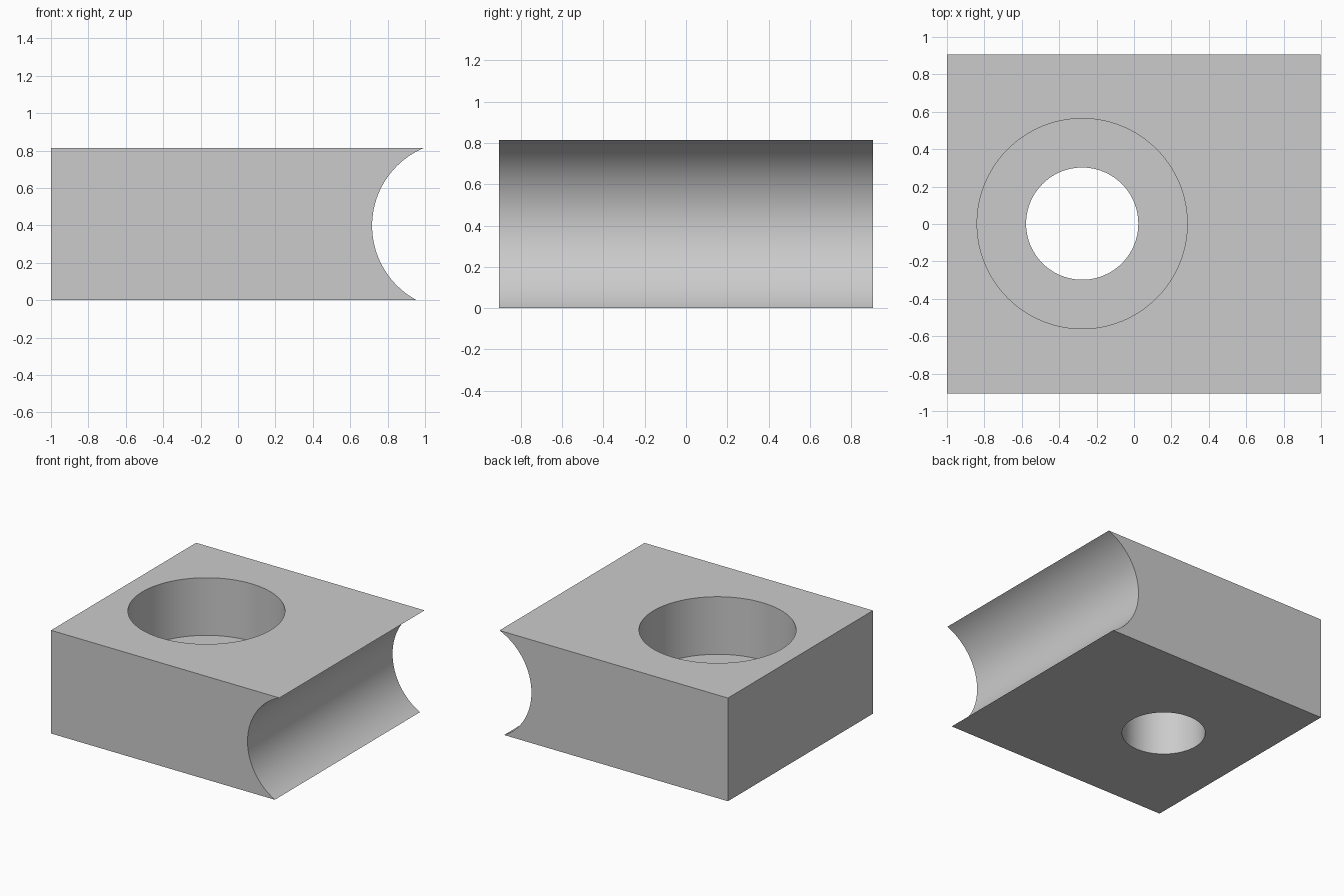
import bpy
import math

WIDTH, DEPTH, HEIGHT = 2.0, 1.81, 0.815
HOLE_X, HOLE_Y = -0.277, 0.002
LEDGE_Z = 0.36

default_cube = bpy.data.objects.get("Cube")
if default_cube:
    bpy.data.objects.remove(default_cube, do_unlink=True)

# Single plain grey material
grey = bpy.data.materials.new("plain grey")
grey.use_nodes = True
colour = (0.6, 0.6, 0.6, 1.0)
grey.diffuse_color = colour
grey.node_tree.nodes["Principled BSDF"].inputs["Base Color"].default_value = colour

# Rectangular body
bpy.ops.mesh.primitive_cube_add(size=1, location=(0, 0, HEIGHT / 2))
block = bpy.context.object
block.name = "clamp_block"
block.scale = (WIDTH, DEPTH, HEIGHT)
bpy.ops.object.transform_apply(location=True, rotation=False, scale=True)
block.data.materials.append(grey)


def cut_cylinder(name, radius, length, location, rotation=(0, 0, 0), sides=96):
    """Subtract a round cutter from the block."""
    bpy.ops.mesh.primitive_cylinder_add(vertices=sides, radius=radius, depth=length,
                                        location=location, rotation=rotation)
    cutter = bpy.context.object
    cutter.name = name
    cutter.hide_render = True
    cutter.data.materials.append(grey)
    cut = block.modifiers.new(name, "BOOLEAN")
    cut.operation = "DIFFERENCE"
    cut.solver = "EXACT"
    cut.object = cutter
    bpy.ops.object.select_all(action="DESELECT")
    block.select_set(True)
    bpy.context.view_layer.objects.active = block
    bpy.ops.object.modifier_apply(modifier=cut.name)
    bpy.data.objects.remove(cutter, do_unlink=True)


# Wide counterbore from the top, down to the ledge
cut_cylinder("counterbore_cutter", 0.562, 1, (HOLE_X, HOLE_Y, LEDGE_Z + 0.5))

# Narrow hole through the floor
cut_cylinder("through_hole_cutter", 0.3, 2, (HOLE_X, HOLE_Y, 0))

# Concave channel along the +x side
cut_cylinder("side_channel_cutter", 0.451, 3, (1.168, 0, 0.398),
             (math.pi / 2, 0, 0), sides=128)

# Smooth curved walls, crisp rims
bpy.ops.object.shade_smooth_by_angle(angle=math.radians(30))
